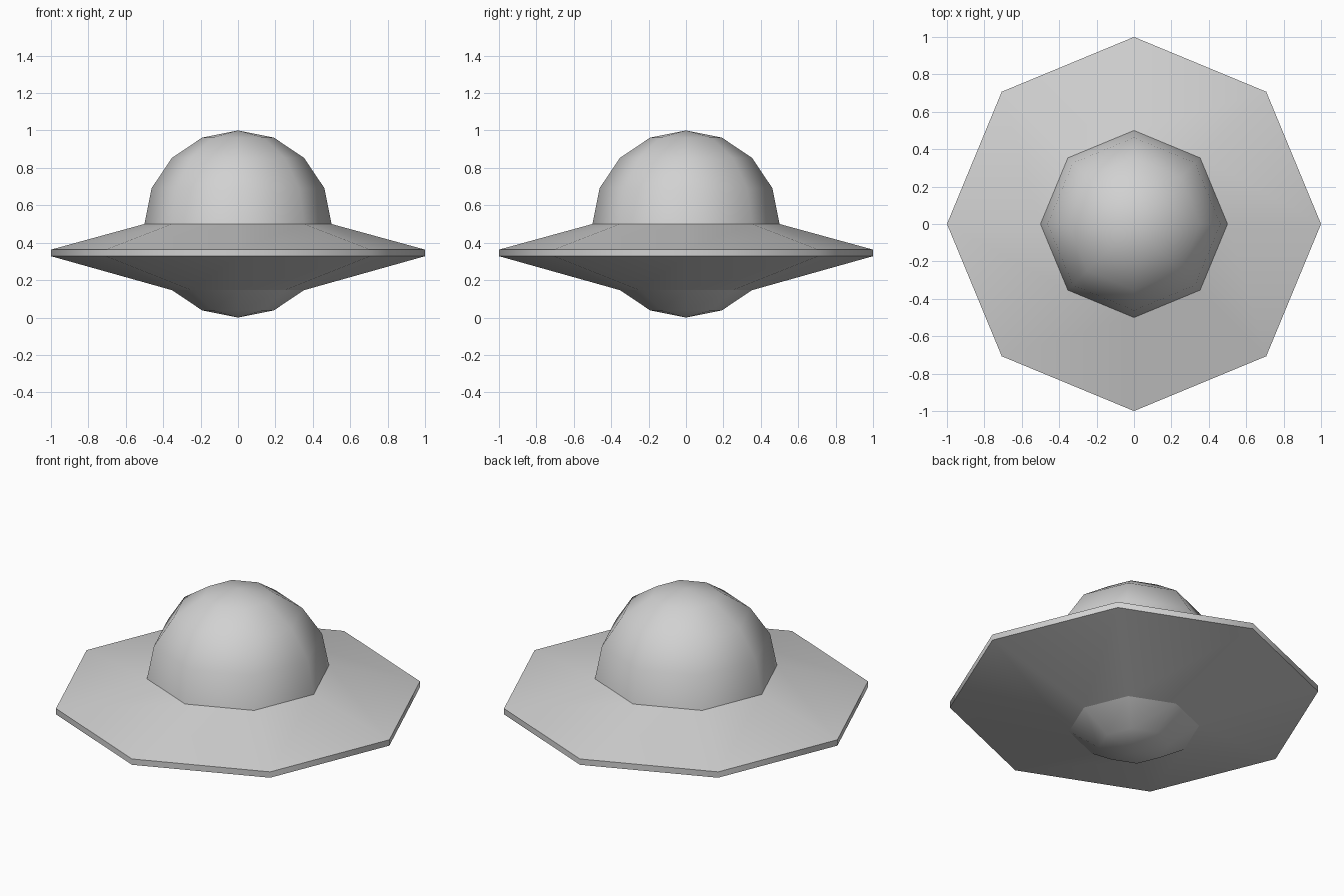
import bpy, bmesh
from math import sin, cos, pi, radians

cube = bpy.data.objects.get("Cube")
if cube:
    bpy.data.objects.remove(cube, do_unlink=True)

SIDES = 8
RADIUS = 0.5      # of the dome and belly sphere
CENTRE = 0.5      # height of the sphere's centre

grey = bpy.data.materials.new("light grey")
grey.use_nodes = True
colour = (0.64, 0.64, 0.64, 1)
grey.diffuse_color = colour
grey.node_tree.nodes["Principled BSDF"].inputs["Base Color"].default_value = colour


def arc(start, end):
    """Sphere profile between two latitudes, in steps of an eighth of a half turn."""
    step = pi / SIDES
    return [(RADIUS * cos(i * step), CENTRE + RADIUS * sin(i * step))
            for i in range(start, end + 1)]


def lathe(name, profile):
    """Turn an upward (radius, height) profile into an eight-sided part."""
    bm = bmesh.new()
    rings = [[bm.verts.new((r * cos(2 * pi * k / SIDES), r * sin(2 * pi * k / SIDES), z))
              for k in range(SIDES)] for r, z in profile]
    for low, high in zip(rings, rings[1:]):
        for k in range(SIDES):
            n = (k + 1) % SIDES
            bm.faces.new((low[k], low[n], high[n], high[k]))
    # Close the poles into single points
    bmesh.ops.remove_doubles(bm, verts=bm.verts[:], dist=0.0001)
    mesh = bpy.data.meshes.new(name)
    bm.to_mesh(mesh)
    bm.free()
    mesh.materials.append(grey)
    obj = bpy.data.objects.new(name, mesh)
    bpy.context.collection.objects.link(obj)
    bpy.ops.object.select_all(action='DESELECT')
    obj.select_set(True)
    bpy.context.view_layer.objects.active = obj
    bpy.ops.object.shade_smooth_by_angle(angle=radians(50))
    return obj


# Rounded belly under the saucer
belly = arc(-4, -2)
lathe("belly", belly)

# Wide saucer with a thin flat rim
dome = arc(0, 4)
lathe("saucer", [belly[-1], (1, 0.328), (1, 0.363), dome[0]])

# Cabin dome on top
lathe("dome", dome)
